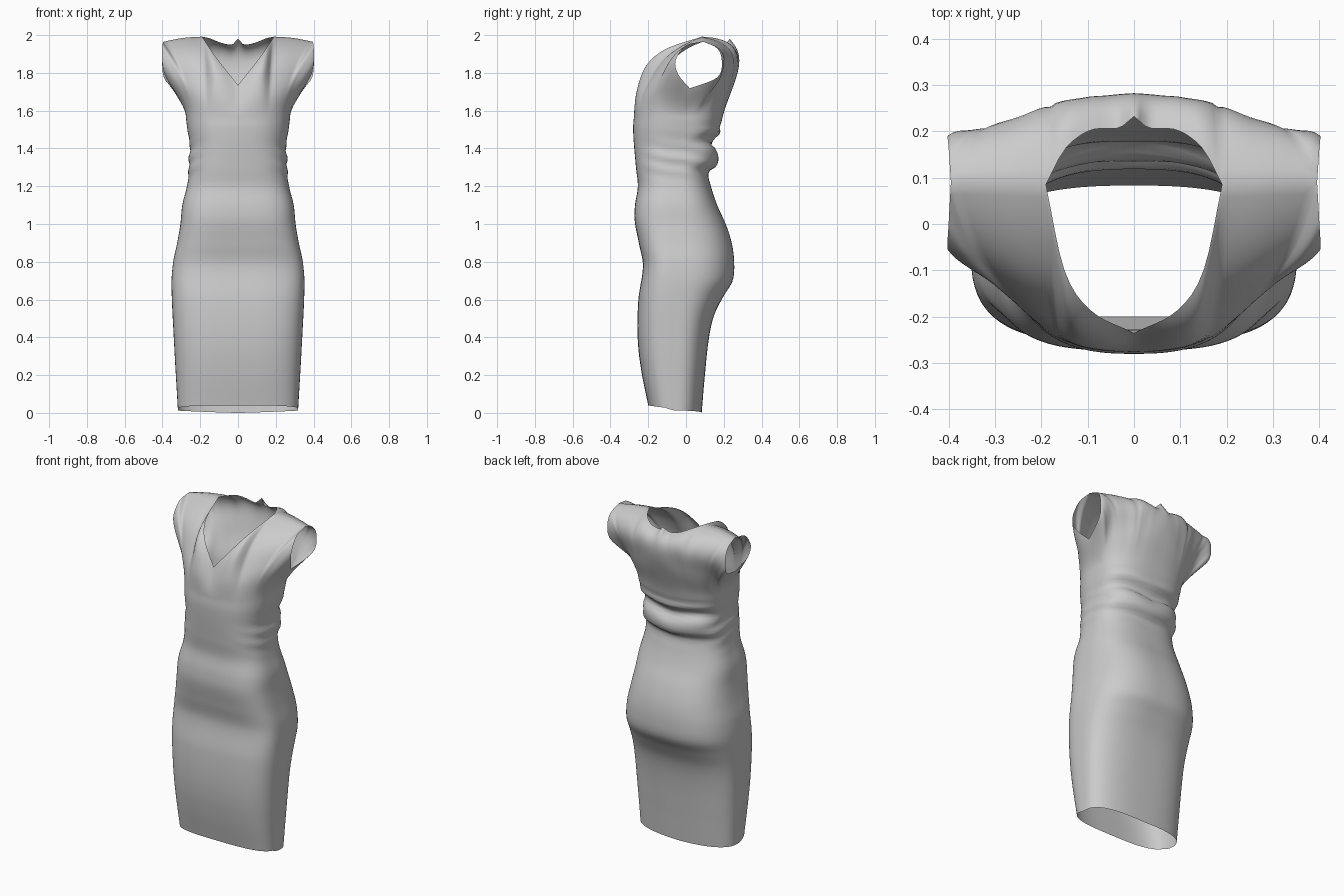
import bpy, bmesh, math
from mathutils import Vector

if "Cube" in bpy.data.objects:
    bpy.data.objects.remove(bpy.data.objects["Cube"])

COLS = 40      # columns per quarter (front centre to side, side to back centre)
ROWS = 90      # rows from hem to bust
UP = 24        # rows from bust to neckline, shoulder and armhole
Z0 = 1.56      # height where the upper panels start


def curve(keys, t):
    """Smooth interpolation through (parameter, values...) keys."""
    n = len(keys)
    t = min(max(t, keys[0][0]), keys[-1][0])
    i = 0
    while i < n - 2 and t > keys[i + 1][0]:
        i += 1

    def slope(j, k):
        a, b = max(j - 1, 0), min(j + 1, n - 1)
        return (keys[b][k] - keys[a][k]) / (keys[b][0] - keys[a][0])
    h = keys[i + 1][0] - keys[i][0]
    s = (t - keys[i][0]) / h
    out = []
    for k in range(1, len(keys[0])):
        out.append((2*s**3 - 3*s*s + 1) * keys[i][k] + (s**3 - 2*s*s + s) * h * slope(i, k)
                   + (3*s*s - 2*s**3) * keys[i + 1][k] + (s**3 - s*s) * h * slope(i + 1, k))
    return out


# Silhouettes: half width, front depth, back depth by height
width = [(0, .318), (.4, .34), (.68, .352), (.8, .343), (.9, .322), (1.0, .305),
         (1.1, .295), (1.2, .27), (1.26, .262), (1.33, .26), (1.42, .255), (1.5, .268), (1.6, .28)]
front = [(0, -.2), (.2, -.235), (.4, -.256), (.6, -.252), (.78, -.228), (.9, -.25), (1.02, -.272),
         (1.1, -.27), (1.2, -.255), (1.3, -.265), (1.5, -.28), (1.6, -.272)]
back = [(0, .083), (.2, .1), (.4, .122), (.52, .15), (.62, .2), (.7, .247), (.8, .255), (.9, .242),
        (1.0, .21), (1.1, .165), (1.2, .132), (1.275, .12), (1.305, .16), (1.35, .172), (1.385, .16),
        (1.415, .135), (1.45, .15), (1.48, .182), (1.51, .178), (1.54, .188), (1.6, .2)]
middle = [(0, -.05), (.7, -.04), (1.2, -.05), (1.6, -.01)]
# Squareness of the section, front and back
square = [(0, 3.2, 2.6), (.9, 3.4, 2.6), (1.2, 3.0, 2.6), (1.6, 2.5, 2.7)]


def ring_point(u, z, side):
    """Point of the body section; u runs from the centre (0) to the side (1)."""
    th = u * math.pi / 2
    p = 2 / curve(square, z)[0 if side < 0 else 1]
    x = curve(width, z)[0] * math.sin(th) ** p
    c = curve(middle, z)[0]
    # Folds across the back rise slightly toward the sides
    zz = z if side < 0 else z - .03 * math.sin(2 * th) * max(0, 1 - abs(z - 1.4) / .2)
    end = curve(front if side < 0 else back, zz)[0]
    y = c + (end - c) * max(math.cos(th), 0) ** p
    # Small gathers around the waist, only at the sides
    w = .005 * math.exp(-((z - 1.34) / .09) ** 2) * math.sin(th) ** 4 * math.sin(z * 85 + side * 6 * (1 - u))
    # Hem: raised arch in front, level behind, stepping down at the side seam
    hem = .024 + .016 * math.cos(th) - .012 * max(0, u - .85) / .15 if side < 0 else .012 * math.sin(th)
    z += hem * max(0, 1 - z / .3)
    return Vector((x + w * math.sin(th), y + side * w * math.cos(th), z))


# Upper edges: neckline, shoulder seam, armhole
shoulder = [(.35, .19, .085, 1.992), (.475, .29, .09, 1.985), (.6, .395, .09, 1.965)]
edges = {
    -1: ([(0, 0, -.235, 1.735), (.15, .095, -.185, 1.855), (.25, .15, -.1, 1.93), (.35, .19, .085, 1.992)],
         [(.6, .395, .09, 1.965), (.7, .4, .0, 1.945), (.8, .402, -.055, 1.865),
          (.9, .388, -.04, 1.79), (1, .345, .02, 1.718)]),
    1: ([(0, 0, .206, 1.95), (.1, .05, .206, 1.95), (.2, .1, .2, 1.963), (.28, .15, .16, 1.983),
         (.35, .19, .085, 1.992)],
        [(.6, .395, .09, 1.965), (.7, .4, .165, 1.93), (.8, .402, .19, 1.86),
         (.9, .392, .165, 1.775), (1, .345, .02, 1.718)]),
}
bulge = {-1: [(0, 0), (.15, .35), (.35, .85), (.6, .8), (.8, .3), (1, 0)],
         1: [(0, 1.15), (.2, 1.12), (.28, 1.4), (.35, 1.85), (.475, 1.6), (.6, 1.4), (.7, .85), (.8, .55),
             (.9, .4), (1, 0)]}


def top_point(u, side):
    neck, arm = edges[side]
    return Vector(curve(neck if u < .35 else shoulder if u <= .6 else arm, u))


def panel_point(u, t, side):
    """Column rising from the bust line and rolling over to the upper edge."""
    a, d = ring_point(u, Z0, side), top_point(u, side)
    w = curve(bulge[side], u)[0]
    b = a + Vector((0, .03 * min(w, 1) if side > 0 else 0, (d.z - a.z) * .36))
    c = a.lerp(d, .66) + Vector((0, side * .145 * w, .085 * min(w, 1.2)))
    s = 1 - t
    p = a * s**3 + b * 3*s*s*t + c * 3*s*t*t + d * t**3
    # Soft drape creases below the shoulders
    fade = math.sin(math.pi * t) * math.sin(math.pi * u)
    p.y += .003 * fade * math.sin(30 * p.z + side * 8 * p.x)
    # Pinched notch at the back of the neck
    if side > 0:
        notch = max(0, 1 - u / .06) * t ** 8
        p += Vector((0, .026, .03)) * notch
    return p


bm = bmesh.new()


def add_grid(points):
    rows = [[bm.verts.new(p) for p in row] for row in points]
    for r0, r1 in zip(rows, rows[1:]):
        for i in range(len(r0) - 1):
            bm.faces.new((r0[i], r0[i + 1], r1[i + 1], r1[i]))


us = [i / COLS for i in range(COLS + 1)]
for side in (-1, 1):
    # Skirt and waist
    add_grid([[ring_point(u, Z0 * r / ROWS, side) for u in us] for r in range(ROWS + 1)])
    # Bodice panel
    add_grid([[panel_point(u, r / UP, side) for u in us] for r in range(UP + 1)])

# Weld the seams and mirror to the other half
for v in bm.verts:
    if abs(v.co.x) < 1e-4:
        v.co.x = 0
bmesh.ops.remove_doubles(bm, verts=bm.verts, dist=1e-4)
geom = bm.verts[:] + bm.edges[:] + bm.faces[:]
bmesh.ops.mirror(bm, geom=geom, axis='X', merge_dist=1e-4)
bmesh.ops.remove_doubles(bm, verts=bm.verts, dist=1e-4)
bmesh.ops.recalc_face_normals(bm, faces=bm.faces)

mesh = bpy.data.meshes.new("dress")
bm.to_mesh(mesh)
bm.free()
dress = bpy.data.objects.new("dress", mesh)
bpy.context.collection.objects.link(dress)
for poly in mesh.polygons:
    poly.use_smooth = True
